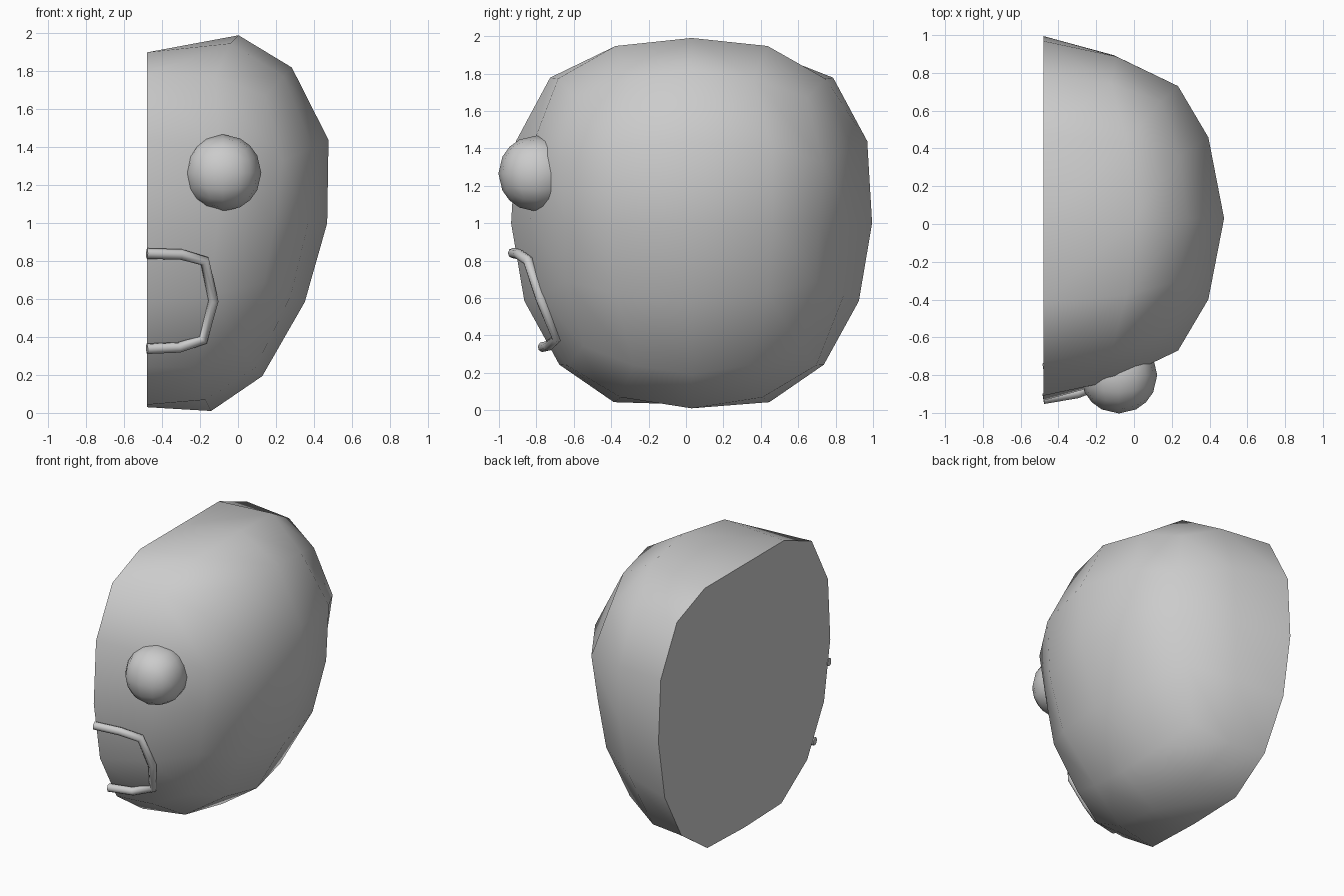
import bpy, bmesh
from mathutils import Vector

if "Cube" in bpy.data.objects:
    bpy.data.objects.remove(bpy.data.objects["Cube"])

# scale per height row (bottom to top) for the head outline
SX = [.86, .93, .95, 1.07, 1.08]
SY = [1.0, 1.0, .965, 1.05, 1.07]


def cube_grid():
    """Cube with a 4 x 4 grid on each side."""
    bm = bmesh.new()
    bmesh.ops.create_cube(bm, size=2)
    bmesh.ops.subdivide_edges(bm, edges=bm.edges[:], cuts=3, use_grid_fill=True)
    return bm


def finish(bm, name, angle):
    bmesh.ops.recalc_face_normals(bm, faces=bm.faces[:])
    me = bpy.data.meshes.new(name)
    bm.to_mesh(me)
    bm.free()
    ob = bpy.data.objects.new(name, me)
    bpy.context.collection.objects.link(ob)
    bpy.ops.object.select_all(action='DESELECT')
    ob.select_set(True)
    bpy.context.view_layer.objects.active = ob
    bpy.ops.object.shade_smooth_by_angle(angle=angle)
    return ob


def head_point(c):
    d = c.normalized()
    k = round(c.z * 2) + 2
    x, y, z = d.x * SX[k], d.y * SY[k], d.z
    if abs(c.x - .5) < .1 and k < 4:
        x *= .88
    if k in (0, 4) and abs(abs(c.y) - .5) < .1:
        y *= .93
    middle = c.x < .1
    if k == 4:                      # crown dips toward the cut
        z = min(z * (1.1 if middle else 1.16), .9 if middle else .99)
    elif k == 0:
        z = max(z * (1.07 if middle else 1.14), -.97 if middle else -.99)
    else:
        z *= .98 if k > 2 else .93
    return Vector((x - .48, y + .03, z + 1.0))


# half head, closed with a flat cut face
bm = cube_grid()
bmesh.ops.delete(bm, geom=[v for v in bm.verts if v.co.x < -.1], context='VERTS')
for v in bm.verts:
    v.co = head_point(v.co)
bmesh.ops.holes_fill(bm, edges=[e for e in bm.edges if e.is_boundary], sides=0)
finish(bm, "half_head", 1.0)

# eye ball
bm = cube_grid()
for v in bm.verts:
    v.co = v.co.normalized() * .203 + Vector((-.08, -.80, 1.265))
finish(bm, "eye", 1.0)

# mouth rim following the face
path = [(-.48, -.925, .84), (-.30, -.895, .835), (-.175, -.845, .80),
        (-.13, -.775, .59), (-.185, -.69, .385), (-.31, -.735, .345),
        (-.48, -.765, .338)]
cu = bpy.data.curves.new("mouth_rim", 'CURVE')
cu.dimensions = '3D'
cu.bevel_depth = .028
cu.bevel_resolution = 2
cu.use_fill_caps = True
sp = cu.splines.new('POLY')
sp.points.add(len(path) - 1)
for p, co in zip(sp.points, path):
    p.co = (*co, 1)
bpy.context.collection.objects.link(bpy.data.objects.new("mouth_rim", cu))
